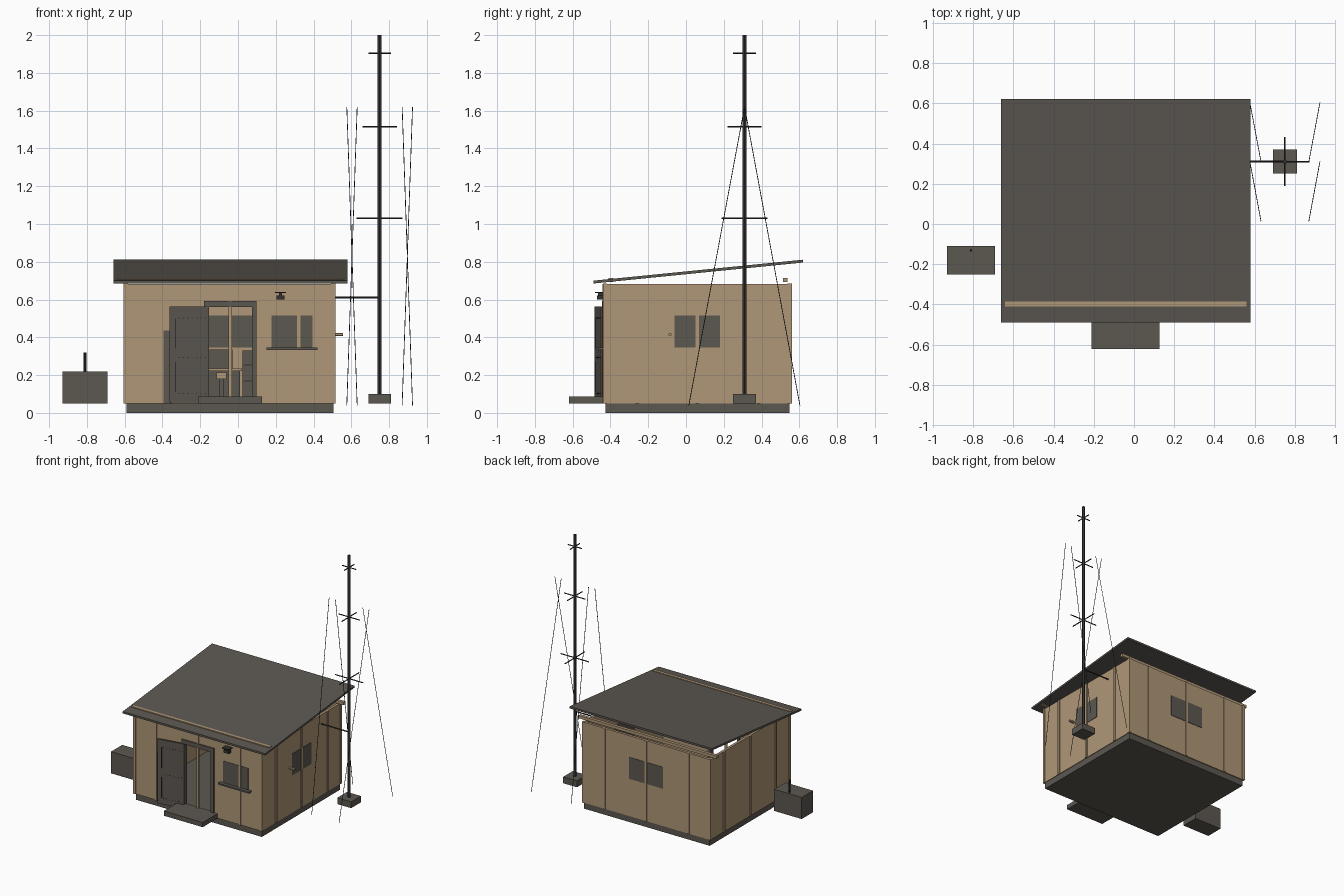
import bpy, math
from mathutils import Vector

if "Cube" in bpy.data.objects:
    bpy.data.objects.remove(bpy.data.objects["Cube"])


def material(name, rgb):
    m = bpy.data.materials.new(name)
    m.diffuse_color = (*rgb, 1)
    m.use_nodes = True
    m.node_tree.nodes["Principled BSDF"].inputs["Base Color"].default_value = m.diffuse_color
    return m


TAN = material("tan_timber", (0.43, 0.31, 0.185))
GREY = material("weathered_grey", (0.107, 0.095, 0.081))
DARK = material("dark_metal", (0.033, 0.032, 0.030))


def box(name, x, y, z, mat):
    """Box from (min, max) ranges on each axis."""
    bpy.ops.mesh.primitive_cube_add(size=1)
    o = bpy.context.object
    o.name = name
    r = (x, y, z)
    for v in o.data.vertices:
        v.co = [(a if c < 0 else b) for c, (a, b) in zip(v.co, r)]
    o.data.materials.append(mat)
    return o


def rod(name, a, b, radius, mat, sides=8):
    """Cylinder between two points."""
    a, b = Vector(a), Vector(b)
    d = b - a
    bpy.ops.mesh.primitive_cylinder_add(vertices=sides, radius=radius, depth=d.length,
                                        location=(a + b) / 2)
    o = bpy.context.object
    o.name = name
    o.rotation_euler = d.to_track_quat('Z', 'Y').to_euler()
    o.data.materials.append(mat)
    if sides > 6:
        bpy.ops.object.shade_smooth_by_angle()
    return o


# Hut shell limits
X0, X1, Y0, Y1, Z0, Z1 = -0.60, 0.51, -0.435, 0.555, 0.05, 0.683
T = 0.02
box("foundation", (-0.59, 0.505), (-0.425, 0.548), (0, Z0), GREY)

# Walls, the front one in three pieces around the doorway
box("front_wall_left", (X0, -0.157), (Y0, Y0 + T), (Z0, Z1), TAN)
box("front_wall_right", (0.075, X1), (Y0, Y0 + T), (Z0, Z1), TAN)
box("front_wall_lintel", (-0.157, 0.075), (Y0, Y0 + T), (0.56, Z1), TAN)
box("back_wall", (X0, X1), (Y1 - T, Y1), (Z0, Z1), TAN)
box("left_wall", (X0, X0 + T), (Y0 + T, Y1 - T), (Z0, Z1), TAN)
box("right_wall", (X1 - T, X1), (Y0 + T, Y1 - T), (Z0, Z1), TAN)

# Corner posts and vertical battens
for x in (X0 - 0.005, X1 - 0.017):
    for y in (Y0 - 0.005, Y1 - 0.017):
        box("corner_post", (x, x + 0.022), (y, y + 0.022), (Z0, Z1 + 0.002), TAN)
for x in (-0.41, -0.042, 0.322):
    for y in (Y0 - 0.007, Y1 - 0.001):
        box("batten", (x - 0.009, x + 0.009), (y, y + 0.008), (Z0, Z1), TAN)
for y in (-0.258, 0.06, 0.385):
    for x in (X0 - 0.007, X1 - 0.001):
        box("batten", (x, x + 0.008), (y - 0.009, y + 0.009), (Z0, Z1), TAN)

# Windows
WZ = (0.345, 0.515)
box("front_window", (0.177, 0.395), (Y0 - 0.003, Y0 + T + 0.003), WZ, GREY)
box("back_window", (-0.19, 0.105), (Y1 - T - 0.003, Y1 + 0.003), WZ, GREY)
box("right_window", (X1 - T - 0.003, X1 + 0.003), (-0.06, 0.18), WZ, GREY)
box("window_sill", (0.15, 0.42), (-0.465, Y0), (0.333, 0.345), GREY)

# Door frame
FY = (-0.445, -0.41)
box("door_jamb_left", (-0.18, -0.155), FY, (Z0, 0.56), GREY)
box("door_jamb_right", (0.073, 0.098), FY, (Z0, 0.56), GREY)
box("door_head", (-0.18, 0.098), FY, (0.56, 0.593), GREY)

# Open door swung back against the wall, with panels and handle on its face
door = [box("door", (-0.21, 0), (-0.006, 0.006), (0.055, 0.563), GREY)]
for z in ((0.11, 0.27), (0.34, 0.50)):
    door.append(box("door_bar", (-0.182, -0.176), (-0.011, -0.006), z, DARK))
for z in (0.10, 0.29, 0.50):
    for i in range(7):
        x = -0.165 + i * 0.024
        door.append(box("door_stud", (x, x + 0.006), (-0.008, -0.006), (z, z + 0.006), DARK))
for o in door:
    o.location = (-0.155, -0.445, 0)
    o.rotation_euler.z = math.radians(9)
box("wall_plate", (-0.395, -0.35), (-0.441, -0.435), (Z0, 0.435), GREY)

# Step
box("step", (-0.212, 0.127), (-0.62, -0.425), (0.05, 0.087), GREY)

# Sloping roof slab
roof = box("roof", (-0.66, 0.58), (-0.49, 0.62), (0, 0.015), GREY)
for v in roof.data.vertices:
    v.co.z += 0.685 + (v.co.y + 0.49) * 0.1
# Purlins under the roof, the front one breaking through it
for y in (-0.398, 0.525):
    box("purlin", (-0.64, 0.56), (y - 0.012, y + 0.012), (0.692, 0.715), TAN)

# Lamp beside the door
box("lamp_body", (0.203, 0.247), (-0.47, -0.442), (0.60, 0.622), DARK)
box("lamp_hood", (0.197, 0.255), (-0.482, -0.435), (0.634, 0.641), DARK)
box("lamp_stem", (0.217, 0.233), (-0.465, -0.435), (0.62, 0.636), DARK)

# Pipe stub on the right wall
rod("wall_vent", (0.505, -0.085, 0.415), (0.555, -0.085, 0.415), 0.009, TAN, 12)

# Furniture inside
box("desk_top", (-0.30, 0.02), (0.20, 0.50), (0.222, 0.234), TAN)
box("desk_body", (-0.29, 0.01), (0.24, 0.50), (0.05, 0.222), GREY)
box("stool", (-0.115, -0.06), (0.08, 0.14), (0.18, 0.215), TAN)
box("stool_leg", (-0.10, -0.075), (0.095, 0.125), (0.05, 0.18), GREY)
box("radio_set", (-0.15, -0.03), (0.33, 0.46), (0.234, 0.335), GREY)
box("cabinet", (0.025, 0.20), (0.30, 0.50), (0.05, 0.33), GREY)
for z in (0.165, 0.25):
    box("drawer_line", (0.03, 0.195), (0.296, 0.30), (z, z + 0.006), DARK)

# Generator box with exhaust
box("generator", (-0.93, -0.69), (-0.25, -0.11), (0.05, 0.22), GREY)
rod("exhaust", (-0.81, -0.13, 0.22), (-0.81, -0.13, 0.32), 0.007, DARK)

# Mast with base, crossed antenna bars and wall brace
MX, MY = 0.75, 0.31
box("mast_base", (0.69, 0.81), (0.25, 0.37), (0.05, 0.10), GREY)
rod("mast", (MX, MY, 0.10), (MX, MY, 2.0), 0.011, DARK, 12)
for z, h in ((1.03, 0.122), (1.515, 0.091), (1.905, 0.06)):
    rod("antenna_bar", (MX - h, MY, z), (MX + h, MY, z), 0.004, DARK)
    rod("antenna_bar", (MX, MY - h, z), (MX, MY + h, z), 0.004, DARK)
rod("mast_brace", (X1, MY, 0.61), (MX, MY, 0.61), 0.005, DARK)

# Guy wires
for s in (-1, 1):
    rod("guy_wire", (MX + s * 0.174, 0.603, 0.04), (MX + s * 0.119, MY, 1.62), 0.002, DARK, 6)
    rod("guy_wire", (MX + s * 0.119, 0.015, 0.04), (MX + s * 0.174, MY, 1.62), 0.002, DARK, 6)
